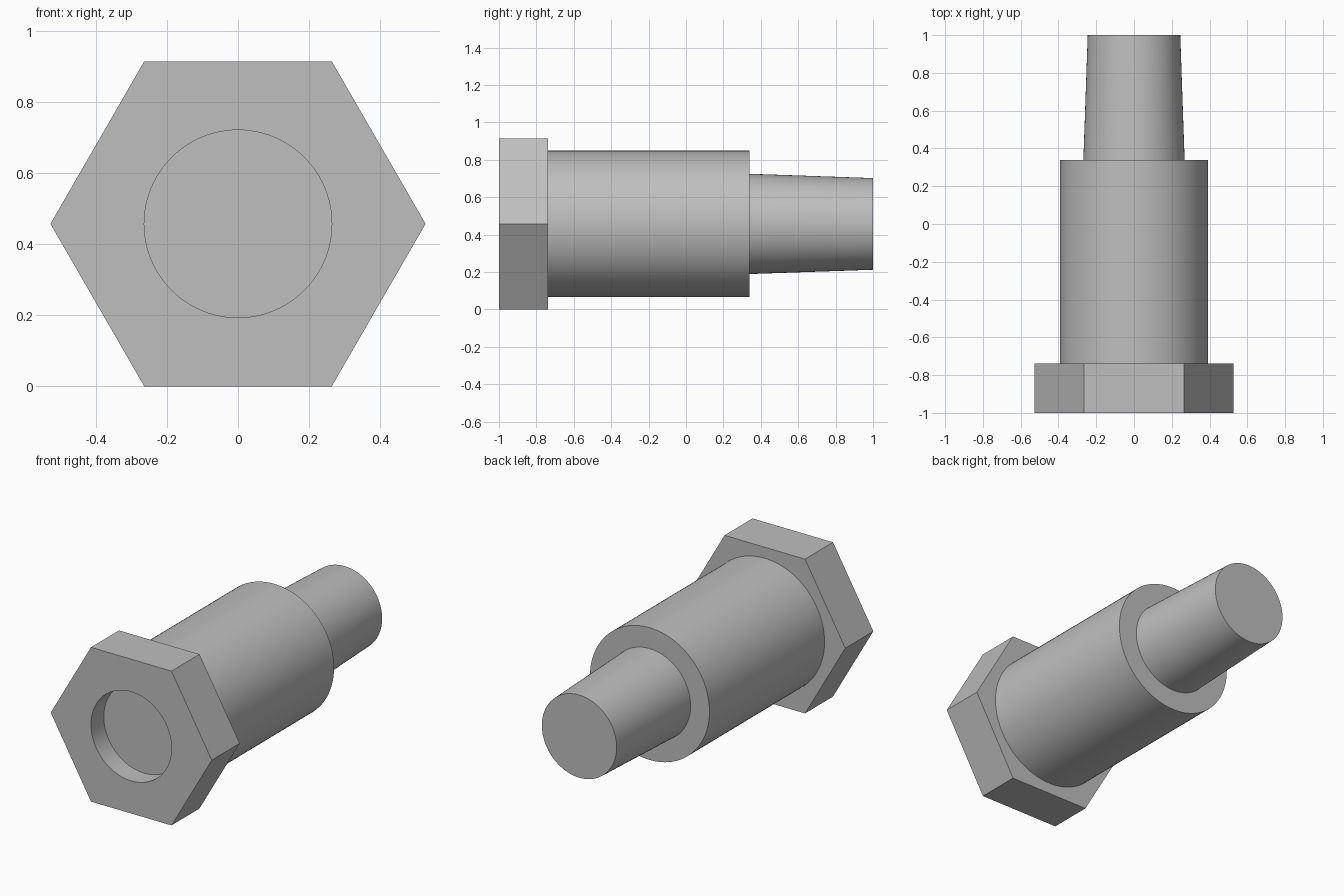
import bpy
import bmesh
from math import radians
from mathutils import Matrix

AXIS_Z = 0.457
SIDES = 96

default = bpy.data.objects.get("Cube")
if default:
    bpy.data.objects.remove(default, do_unlink=True)

grey = bpy.data.materials.new("plain grey")
colour = (0.52, 0.52, 0.52, 1)
grey.diffuse_color = colour
grey.use_nodes = True
grey.node_tree.nodes["Principled BSDF"].inputs["Base Color"].default_value = colour


def turned_part(name, y0, y1, r0, r1, sides=SIDES, spin=0):
    """Capped prism or cone frustum lying along y."""
    bm = bmesh.new()
    matrix = (Matrix.Translation((0, (y0 + y1) / 2, AXIS_Z))
              @ Matrix.Rotation(radians(-90), 4, "X")
              @ Matrix.Rotation(radians(spin), 4, "Z"))
    bmesh.ops.create_cone(bm, cap_ends=True, segments=sides, radius1=r0,
                          radius2=r1, depth=y1 - y0, matrix=matrix)
    mesh = bpy.data.meshes.new(name)
    bm.to_mesh(mesh)
    bm.free()
    mesh.materials.append(grey)
    obj = bpy.data.objects.new(name, mesh)
    bpy.context.collection.objects.link(obj)
    return obj


def activate(obj):
    bpy.ops.object.select_all(action="DESELECT")
    obj.select_set(True)
    bpy.context.view_layer.objects.active = obj


# Hexagonal head, points to the sides
head = turned_part("hex_head", -1, -0.738, 0.528, 0.528, sides=6, spin=30)

# Shallow round recess in the front of the head
cutter = turned_part("recess_cutter", -1.1, -0.88, 0.264, 0.264)
cutter.hide_render = True
recess = head.modifiers.new("recess", "BOOLEAN")
recess.operation = "DIFFERENCE"
recess.solver = "EXACT"
recess.object = cutter
activate(head)
bpy.ops.object.modifier_apply(modifier=recess.name)
bpy.data.objects.remove(cutter, do_unlink=True)

# Thick shank and tapered end
shank = turned_part("shank", -0.738, 0.34, 0.392, 0.392)
tip = turned_part("tapered_tip", 0.34, 1, 0.268, 0.245)

for part in (head, shank, tip):
    activate(part)
    bpy.ops.object.shade_smooth_by_angle(angle=radians(30))
